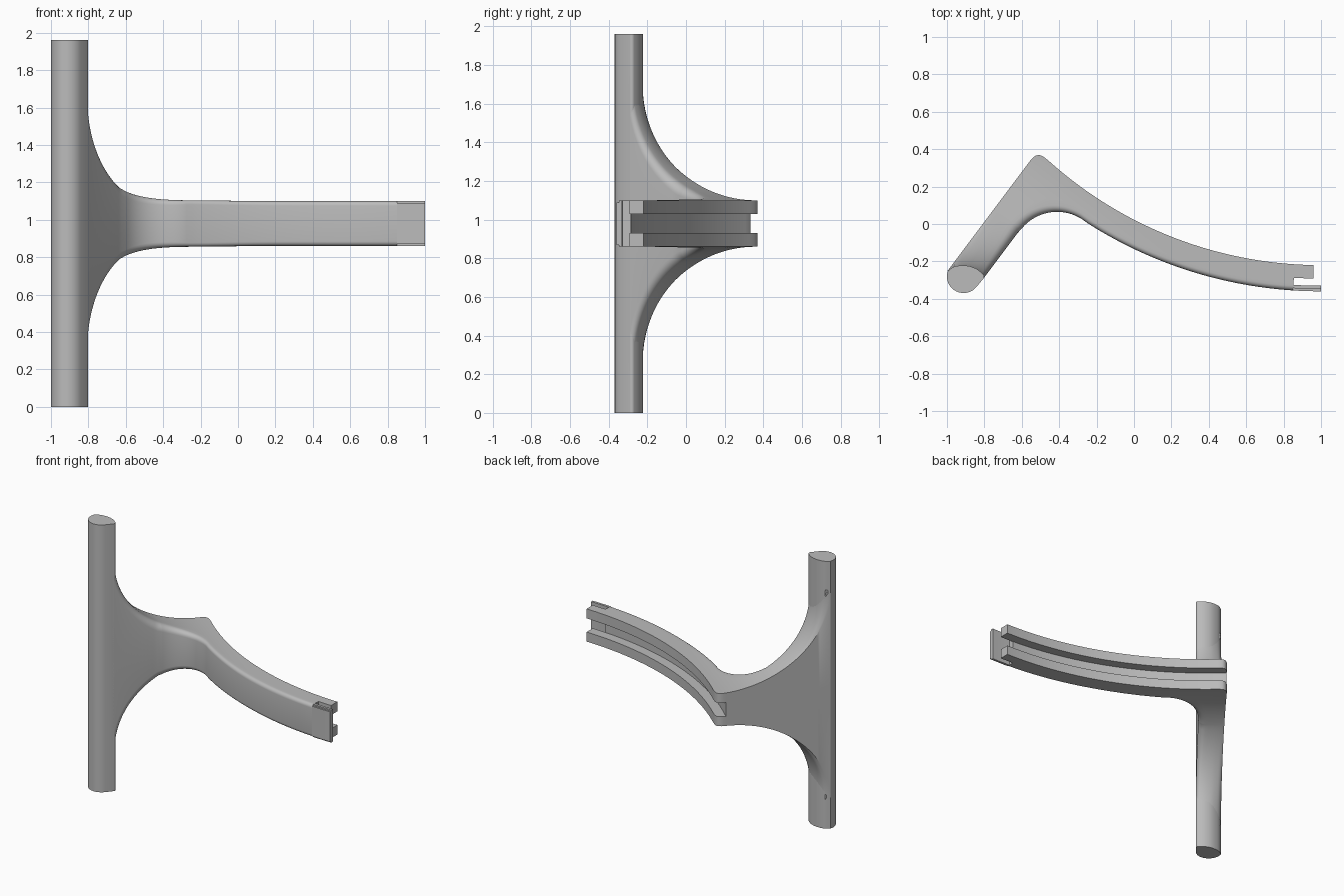
import bpy, bmesh, math
from mathutils import Vector

if "Cube" in bpy.data.objects:
    bpy.data.objects.remove(bpy.data.objects["Cube"])

MID = 0.98                      # mid height, everything mirrors about it
D = Vector((0.6, 0.8))          # direction along the web
N = Vector((0.8, -0.6))         # direction across the web
W = 0.178                       # web thickness
C = Vector((1.0, 1.96))         # centre of the arm curve
R_BACK, R_FLOOR, R_LIP, R_FRONT = 2.18, 2.25, 2.29, 2.32

grey = bpy.data.materials.new("plain grey")
grey.diffuse_color = (0.5, 0.5, 0.5, 1)
grey.use_nodes = True
grey.node_tree.nodes["Principled BSDF"].inputs["Base Color"].default_value = grey.diffuse_color


def finish(name, bm):
    bmesh.ops.remove_doubles(bm, verts=bm.verts, dist=1e-5)
    bmesh.ops.recalc_face_normals(bm, faces=bm.faces)
    me = bpy.data.meshes.new(name)
    bm.to_mesh(me)
    bm.free()
    me.materials.append(grey)
    ob = bpy.data.objects.new(name, me)
    bpy.context.collection.objects.link(ob)
    bpy.ops.object.select_all(action='DESELECT')
    ob.select_set(True)
    bpy.context.view_layer.objects.active = ob
    bpy.ops.object.shade_smooth_by_angle(angle=math.radians(32))
    return ob


def loft(name, sections):
    bm = bmesh.new()
    rings = [[bm.verts.new(p) for p in s] for s in sections]
    n = len(rings[0])
    for a, b in zip(rings, rings[1:]):
        for i in range(n):
            j = (i + 1) % n
            bm.faces.new((a[i], a[j], b[j], b[i]))
    bm.faces.new(rings[0])
    bm.faces.new(rings[-1])
    return finish(name, bm)


def interp(table, x):
    for (x0, y0), (x1, y1) in zip(table, table[1:]):
        if x <= x1:
            return y0 + (y1 - y0) * (x - x0) / (x1 - x0)
    return table[-1][1]


def on_web(s, t):
    return D * s + N * (t - 0.647)


def half_height(s):
    k = max(-1, min(0, (s + 0.035) / 0.765))
    return 0.77 - 0.65 * math.sqrt(1 - k * k)


BULGE = [(0, 0), (.07, .04), (.2, .064), (.35, .085), (.5, .097), (.7, .105), (1, .1)]


def columns(length, r):
    # distance from the back wall and fillet drop, rounded at the front edge
    cols = [((length - r) * f, 0) for f in (0, .03, .07, .13, .2, .35, .5, .7, .85)]
    for k in range(7):
        a = k * math.pi / 12
        cols.append((length - r + r * math.sin(a), r * (1 - math.cos(a))))
    return cols


def section(outer, inner, top):
    # close a rib: top, mirrored bottom, then the groove cut into the back wall
    lo, hi = 0.0, 0.0
    if (outer - C).length < R_FLOOR:
        hi = 1.0
        for _ in range(30):
            m = (lo + hi) / 2
            if (outer.lerp(inner, m) - C).length < R_FLOOR:
                lo = m
            else:
                hi = m
    floor = outer.lerp(inner, hi)
    pts = [(p.x, p.y, MID + h) for p, h in top]
    pts += [(p.x, p.y, MID - h) for p, h in reversed(top)]
    for p, z in ((outer, -.05), (floor, -.05), (floor, .05), (outer, .05)):
        pts.append((p.x, p.y, MID + z))
    return pts


def flat_rib(outer, inner, r):
    d = (inner - outer).normalized()
    top = []
    for dist, drop in columns((inner - outer).length, r):
        p = outer + d * dist
        top.append((p, half_height(p.dot(D)) - drop))
    return section(outer, inner, top)


def resample(pts, count):
    lens = [0]
    for a, b in zip(pts, pts[1:]):
        lens.append(lens[-1] + (b - a).length)
    xs = [(l, p.x) for l, p in zip(lens, pts)]
    ys = [(l, p.y) for l, p in zip(lens, pts)]
    return [Vector((interp(xs, lens[-1] * i / count), interp(ys, lens[-1] * i / count)))
            for i in range(count + 1)]


# Web: ribs following the elliptical sweep away from the post
S_END = -0.391
A_END = math.acos((-0.035 - S_END) / 0.765)
ribs, post_edge = [], []
for i in range(25):
    a = A_END * i / 24
    u = i / 24
    s, h = -0.035 - 0.765 * math.cos(a), 0.77 - 0.65 * math.sin(a)
    nrm = Vector((math.cos(a) / .765, math.sin(a) / .65)).normalized()
    top = []
    for dist, drop in columns(W, 0.015 + 0.035 * u):
        sp = s + interp(BULGE, dist / W) * (1 - u) - nrm.x * drop
        top.append((on_web(sp, dist), h - nrm.y * drop))
    if i == 0:
        post_edge = [p for p, _ in top]
    ribs.append(section(top[0][0], top[-1][0], top))

# Bend: ribs fanning from the inner arc to the outer corner
K, KR = Vector((-0.411, -0.18)), 0.245
end_dir = (K - C).normalized()
th0, th1 = math.radians(143.1), math.atan2(-end_dir.y, -end_dir.x)
FAN = 48
inner = [K + KR * Vector((math.cos(t), math.sin(t)))
         for t in (th0 + (th1 - th0) * i / FAN for i in range(FAN + 1))]
ang0 = math.atan2(end_dir.y, end_dir.x)
outer = [on_web(S_END, 0)]
outer += [Vector(p) for p in ((-.555, .338), (-.545, .351), (-.53, .364), (-.51, .37),
                              (-.49, .364), (-.475, .353))]
for i in range(12):
    x = -0.455 + (C.x + R_BACK * end_dir.x + 0.455) * i / 11
    outer.append(Vector((x, C.y - math.sqrt(R_BACK ** 2 - (x - C.x) ** 2))))
outer = resample(outer, FAN)
for i in range(1, FAN + 1):
    ribs.append(flat_rib(outer[i], inner[i], 0.05 - 0.025 * i / FAN))

# Arm: radial ribs along the long curve
ang1 = -math.pi / 2 + math.asin((0.855 - 1) / R_FLOOR)
for i in range(1, 33):
    a = ang0 + (ang1 - ang0) * i / 32
    d = Vector((math.cos(a), math.sin(a)))
    ribs.append(flat_rib(C + d * R_BACK, C + d * R_FRONT, 0.025))
loft("web_and_arm", ribs)

# Post: round front, back shaped like the start of the web
plan = list(post_edge)
for i in range(25):
    a = math.radians(323.1 - (323.1 - 162) * i / 24)
    plan.append(Vector((-0.911 + .089 * math.cos(a), -0.28 + .089 * math.sin(a))))
loft("post", [[(p.x, p.y, z) for p in plan] for z in (0, 2 * MID)])


# Arm tip: front lip and two back prongs, with the slot left between them
def tip_part(name, r0, r1, x1, z0, z1):
    secs = []
    for i in range(5):
        x = 0.85 + (x1 - 0.85) * i / 4
        y0, y1 = (C.y - math.sqrt(r * r - (x - C.x) ** 2) for r in (r0, r1))
        secs.append([(x, y0, z0), (x, y1, z0), (x, y1, z1), (x, y0, z1)])
    loft(name, secs)


tip_part("front_lip", R_LIP, R_FRONT, 1.0, MID - .11, MID + .11)
tip_part("front_lip_core", R_LIP, R_FRONT - .012, 1.0, MID - .12, MID + .12)
for name, z in (("lower_prong", MID - .085), ("upper_prong", MID + .085)):
    tip_part(name, R_BACK, R_FLOOR + .002, 0.96, z - .035, z + .035)
